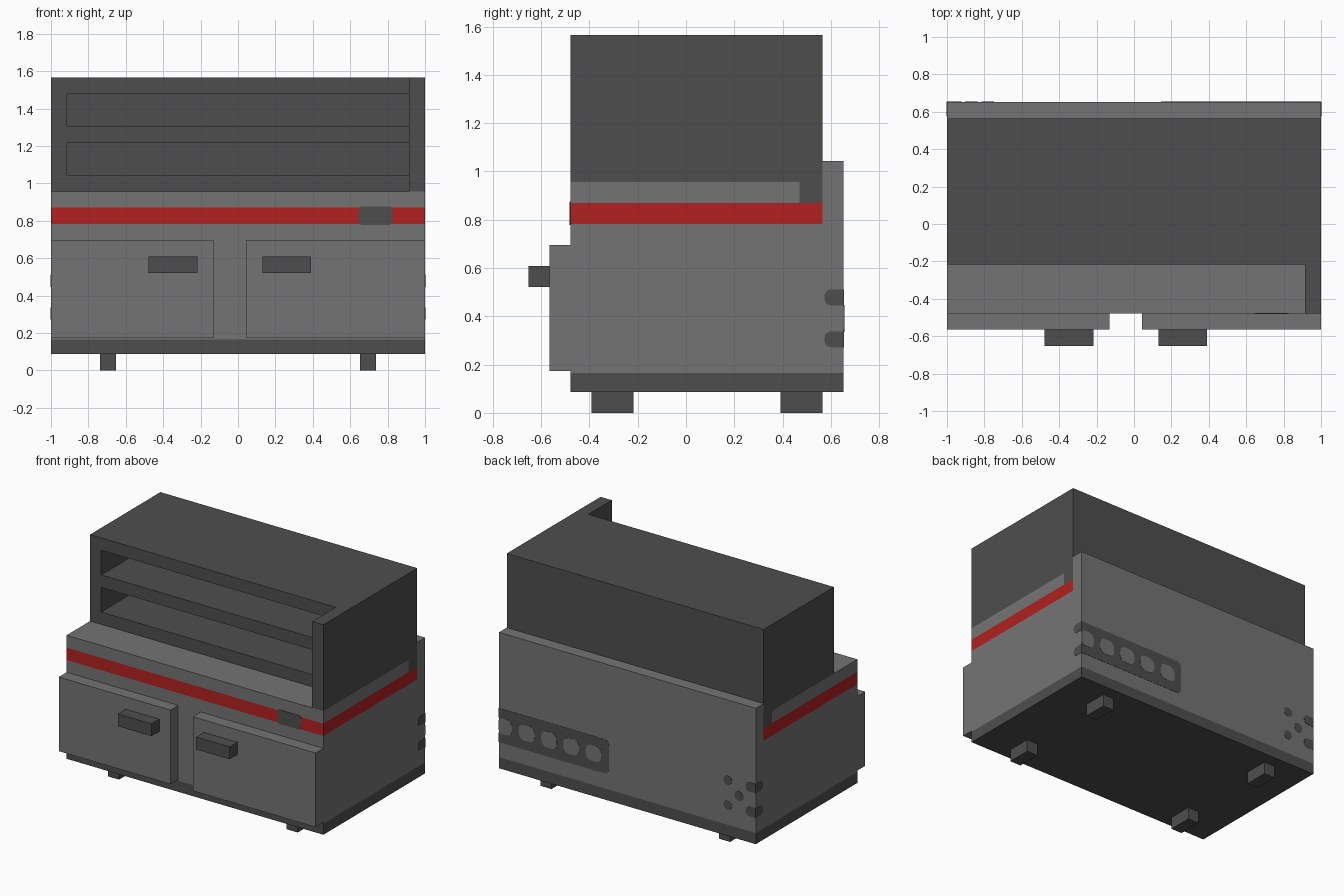
import bpy, bmesh, math

if "Cube" in bpy.data.objects:
    bpy.data.objects.remove(bpy.data.objects["Cube"], do_unlink=True)

U = 2 / 23  # the model sits on a 23-unit wide grid


def material(name, r, g, b):
    m = bpy.data.materials.new(name)
    m.use_nodes = True
    m.diffuse_color = (r, g, b, 1)
    m.node_tree.nodes["Principled BSDF"].inputs["Base Color"].default_value = (r, g, b, 1)
    return m


GREY = material("mid grey", 0.175, 0.175, 0.175)
DARK = material("dark grey", 0.076, 0.076, 0.076)
RED = material("red", 0.445, 0.015, 0.015)


def prism(name, outline, axis, lo, hi, mat):
    """Extrude a 2D outline (grid units) along an axis from lo to hi."""
    def place(p, d):
        a, b = p
        return [c * U for c in {"x": (d, a, b), "y": (a, d, b), "z": (a, b, d)}[axis]]

    bm = bmesh.new()
    bottom = [bm.verts.new(place(p, lo)) for p in outline]
    top = [bm.verts.new(place(p, hi)) for p in outline]
    bm.faces.new(bottom)
    bm.faces.new(top)
    for i in range(len(outline)):
        j = (i + 1) % len(outline)
        bm.faces.new((bottom[i], bottom[j], top[j], top[i]))
    bmesh.ops.recalc_face_normals(bm, faces=bm.faces)
    mesh = bpy.data.meshes.new(name)
    bm.to_mesh(mesh)
    bm.free()
    mesh.materials.append(mat)
    obj = bpy.data.objects.new(name, mesh)
    bpy.context.collection.objects.link(obj)
    return obj


def box(name, x, y, z, mat):
    outline = [(x[0], y[0]), (x[1], y[0]), (x[1], y[1]), (x[0], y[1])]
    return prism(name, outline, "z", z[0], z[1], mat)


def rounded(a, b, r_lo, r_hi):
    """Rectangle outline with its own corner radius at each end of the first axis."""
    pts = []
    for k, (ca, cb, r) in enumerate([(a[1], b[1], r_hi), (a[0], b[1], r_lo),
                                     (a[0], b[0], r_lo), (a[1], b[0], r_hi)]):
        sa, sb = (1 if k in (0, 3) else -1), (1 if k < 2 else -1)
        for s in range(5 if r else 1):
            t = math.pi / 2 * (k + s / 4)
            pts.append((ca - sa * r + r * math.cos(t), cb - sb * r + r * math.sin(t))
                       if r else (ca, cb))
    return pts


FULL = (-11.5, 11.5)

# Base and feet
box("base", FULL, (-5.5, 7.5), (1, 1.9), DARK)
for side, x in (("right", -8), ("left", 8)):
    for end, y in (("front", -3.5), ("back", 5.5)):
        box(f"{end}_{side}_foot", (x - 0.5, x + 0.5), (y - 1, y + 1), (0, 1), DARK)

# Body with its raised back wall
prism("body", [(-5.5, 1.9), (7.5, 1.9), (7.5, 12), (6.5, 12), (6.5, 9), (-5.5, 9)],
      "x", *FULL, GREY)
box("red_band", FULL, (-5.5, 6.5), (9, 10), RED)
box("counter", FULL, (-5.5, 5.4), (10, 11), GREY)
box("rear_strip", FULL, (5.4, 6.5), (10, 11), DARK)
prism("band_plate", rounded((7.42, 9.5), (8.95, 10.08), 0.2, 0.2), "y", -5.54, -5.5, DARK)

# Doors and handles
for side, door, handle in (("right", (-11.5, -1.5), (-5.5, -2.5)),
                           ("left", (0.5, 11.5), (1.5, 4.5))):
    box(f"{side}_door", door, (-6.5, -5.5), (2, 8), GREY)
    box(f"{side}_handle", handle, (-7.5, -6.5), (6, 7), DARK)

# Upper cabinet with forward cheek and two open shelves
cabinet = prism("upper_cabinet", [(-11.5, -2.5), (10.5, -2.5), (10.5, -5.5),
                                  (11.5, -5.5), (11.5, 6.5), (-11.5, 6.5)],
                "z", 11, 18, DARK)
for z in (12, 15):
    cutter = box("shelf_cutter", (-10.5, 10.5), (-4, 5.5), (z, z + 2), DARK)
    cutter.hide_render = True
    mod = cabinet.modifiers.new("shelf", "BOOLEAN")
    mod.operation = "DIFFERENCE"
    mod.solver = "EXACT"
    mod.object = cutter
    bpy.context.view_layer.objects.active = cabinet
    bpy.ops.object.modifier_apply(modifier=mod.name)
    bpy.data.objects.remove(cutter, do_unlink=True)

# Vent panel on the back, with round grey spots
prism("vent_panel", rounded((1.65, 11.5), (3.12, 5.88), 0.4, 0), "y", 7.5, 7.52, DARK)
for i in range(5):
    x = 11 - 2 * i
    outline = rounded((x - 0.7, min(x + 0.7, 11.5)), (3.85, 5.15), 0.5, 0.5 if i else 0.3)
    prism("vent_spot", outline, "y", 7.52, 7.54, GREY)

# Five-hole pattern on the back, wrapping round the corner
for x, z in ((-9, 5.5), (-10, 4.5), (-9, 3.5)):
    prism("back_hole", rounded((x - 0.38, x + 0.38), (z - 0.38, z + 0.38), 0.37, 0.37),
          "y", 7.5, 7.52, DARK)
for z in (3.5, 5.5):
    span = (z - 0.38, z + 0.38)
    prism("corner_hole", rounded((-11.5, -10.6), span, 0, 0.3), "y", 7.5, 7.52, DARK)
    for side, x in (("right", -11.52), ("left", 11.5)):
        prism(f"{side}_side_hole", rounded((6.6, 7.5), span, 0.3, 0), "x", x, x + 0.02, DARK)
